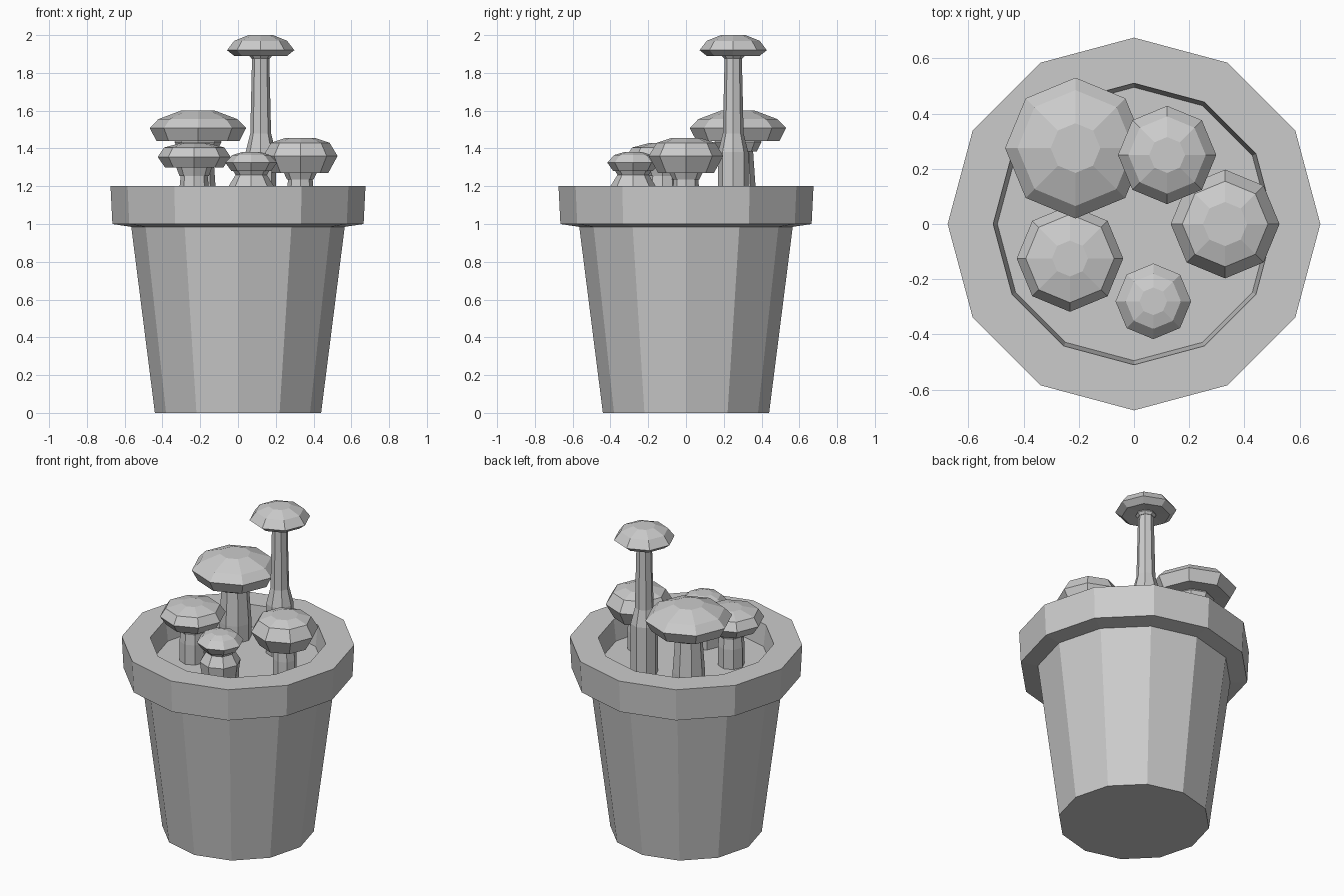
import bpy
import bmesh
from math import cos, sin, tau

default = bpy.data.objects.get("Cube")
if default:
    bpy.data.objects.remove(default)

# One matte grey for everything
grey = bpy.data.materials.new("plain_grey")
grey.use_nodes = True
colour = (0.6, 0.6, 0.6, 1)
grey.diffuse_color = colour
grey.node_tree.nodes["Principled BSDF"].inputs["Base Color"].default_value = colour


def lathe(name, profile, sides, x=0, y=0):
    """Turn a list of (radius, height) into a closed, flat-faced solid."""
    bm = bmesh.new()
    rings = []
    for r, z in profile:
        rings.append([bm.verts.new((r * cos(tau * i / sides), r * sin(tau * i / sides), z))
                      for i in range(sides)])
    for low, high in zip(rings, rings[1:]):
        for i in range(sides):
            j = (i + 1) % sides
            bm.faces.new((low[i], low[j], high[j], high[i]))
    bm.faces.new(rings[0])
    bm.faces.new(rings[-1])
    bmesh.ops.recalc_face_normals(bm, faces=bm.faces)
    mesh = bpy.data.meshes.new(name)
    bm.to_mesh(mesh)
    bm.free()
    mesh.materials.append(grey)
    obj = bpy.data.objects.new(name, mesh)
    obj.location = (x, y, 0)
    bpy.context.collection.objects.link(obj)
    return obj


SOIL = 1.065

# Pot: tapered wall, overhanging rim, inner wall and soil surface
lathe("flower_pot", [(0.44, 0), (0.565, 0.985), (0.665, 1.0), (0.675, 1.2),
                     (0.51, 1.2), (0.495, SOIL)], 12)


def mushroom(name, x, y, cap, skirt, stem):
    """Cap and skirt run bottom to top; the stem is rooted in the soil."""
    (r, z) = cap[0]
    gill = [(stem[-1][0], z + 0.01)]
    lathe(name + "_cap", gill + cap, 8, x, y)
    lathe(name + "_skirt", skirt, 8, x, y)
    lathe(name + "_stem", [(stem[0][0], SOIL - 0.01)] + stem, 8, x, y)


mushroom("big_mushroom", -0.212, 0.275,
         [(0.22, 1.44), (0.255, 1.508), (0.21, 1.555), (0.09, 1.6)],
         [(0.1, 1.385), (0.125, 1.435), (0.1, 1.47)],
         [(0.095, 1.17), (0.075, 1.46)])
mushroom("tall_mushroom", 0.12, 0.25,
         [(0.14, 1.89), (0.178, 1.92), (0.14, 1.97), (0.065, 2.0)],
         [(0.048, 1.875), (0.06, 1.89), (0.05, 1.91)],
         [(0.08, 1.38), (0.055, 1.48), (0.045, 1.91)])
mushroom("right_mushroom", 0.33, 0,
         [(0.148, 1.27), (0.197, 1.36), (0.155, 1.43), (0.08, 1.455)],
         [(0.07, 1.235), (0.087, 1.27), (0.07, 1.3)],
         [(0.07, 1.18), (0.06, 1.3)])
mushroom("left_mushroom", -0.232, -0.125,
         [(0.155, 1.3), (0.193, 1.355), (0.16, 1.405), (0.065, 1.43)],
         [(0.078, 1.255), (0.095, 1.3), (0.08, 1.32)],
         [(0.078, 1.19), (0.065, 1.32)])
mushroom("small_mushroom", 0.07, -0.28,
         [(0.105, 1.28), (0.137, 1.325), (0.1, 1.365), (0.05, 1.38)],
         [(0.08, 1.255), (0.095, 1.28), (0.08, 1.3)],
         [(0.11, 1.13), (0.12, 1.2), (0.08, 1.265), (0.07, 1.3)])
